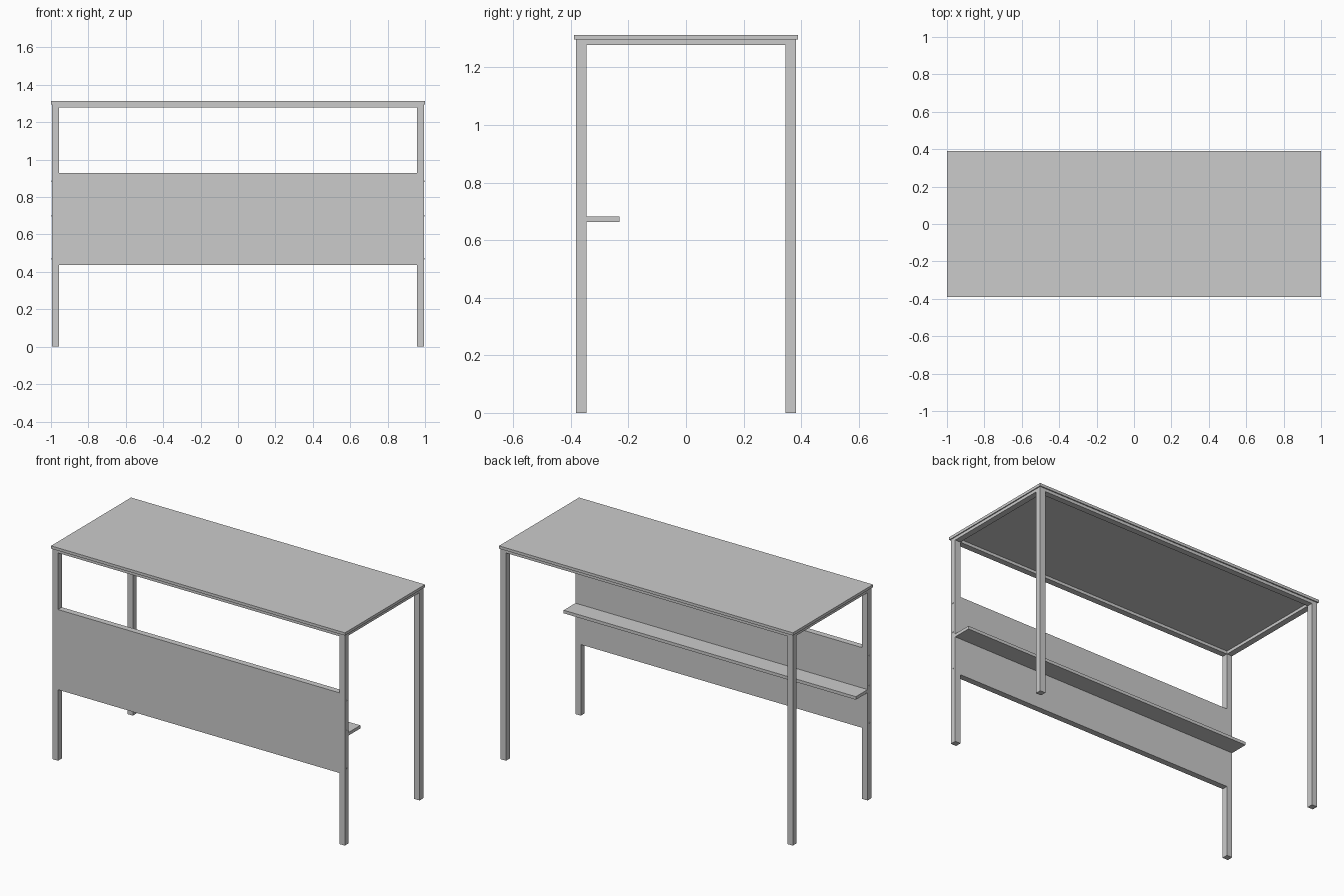
import bpy, bmesh, math
from mathutils import Matrix

if "Cube" in bpy.data.objects:
    bpy.data.objects.remove(bpy.data.objects["Cube"])

X, Y, T = 0.994, 0.382, 0.037      # outer frame half sizes, tube thickness
TOP = 1.296                        # underside of the table top


def box(name, lo, hi):
    bm = bmesh.new()
    bmesh.ops.create_cube(bm, size=1)
    for v in bm.verts:
        v.co = [lo[i] + (v.co[i] + 0.5) * (hi[i] - lo[i]) for i in range(3)]
    me = bpy.data.meshes.new(name)
    bm.to_mesh(me)
    bm.free()
    ob = bpy.data.objects.new(name, me)
    bpy.context.collection.objects.link(ob)
    return ob


def mirrored(ob, x=False, y=False):
    m = ob.modifiers.new("mirror", 'MIRROR')
    m.use_axis = (x, y, False)
    return ob


# table top
box("table_top", (-1, -0.389, TOP), (1, 0.389, 1.313))

# four legs
mirrored(box("legs", (X - T, -Y, 0), (X, -Y + T, TOP)), True, True)

# rails under the top, fitted between the legs
mirrored(box("long_rails", (-X + T, -Y, 1.278), (X - T, -Y + T, TOP)), y=True)
mirrored(box("side_rails", (X - T, -Y + T, 1.278), (X, Y - T, TOP)), x=True)

# front panel, flush with the legs
box("front_panel", (-X + T, -Y, 0.437), (X - T, -Y + T, 0.93))

# narrow shelf behind the panel
box("shelf", (-X, -Y + T, 0.663), (X, -0.231, 0.682))

# small screw heads on the outer leg sides
bm = bmesh.new()
for z in (0.47, 0.70, 0.884):
    bmesh.ops.create_cone(
        bm, cap_ends=True, segments=16, radius1=0.004, radius2=0.004, depth=0.006,
        matrix=Matrix.Translation((X, -Y + T / 2, z)) @ Matrix.Rotation(math.pi / 2, 4, 'Y'))
me = bpy.data.meshes.new("screw_heads")
bm.to_mesh(me)
bm.free()
screws = bpy.data.objects.new("screw_heads", me)
bpy.context.collection.objects.link(screws)
mirrored(screws, x=True)
